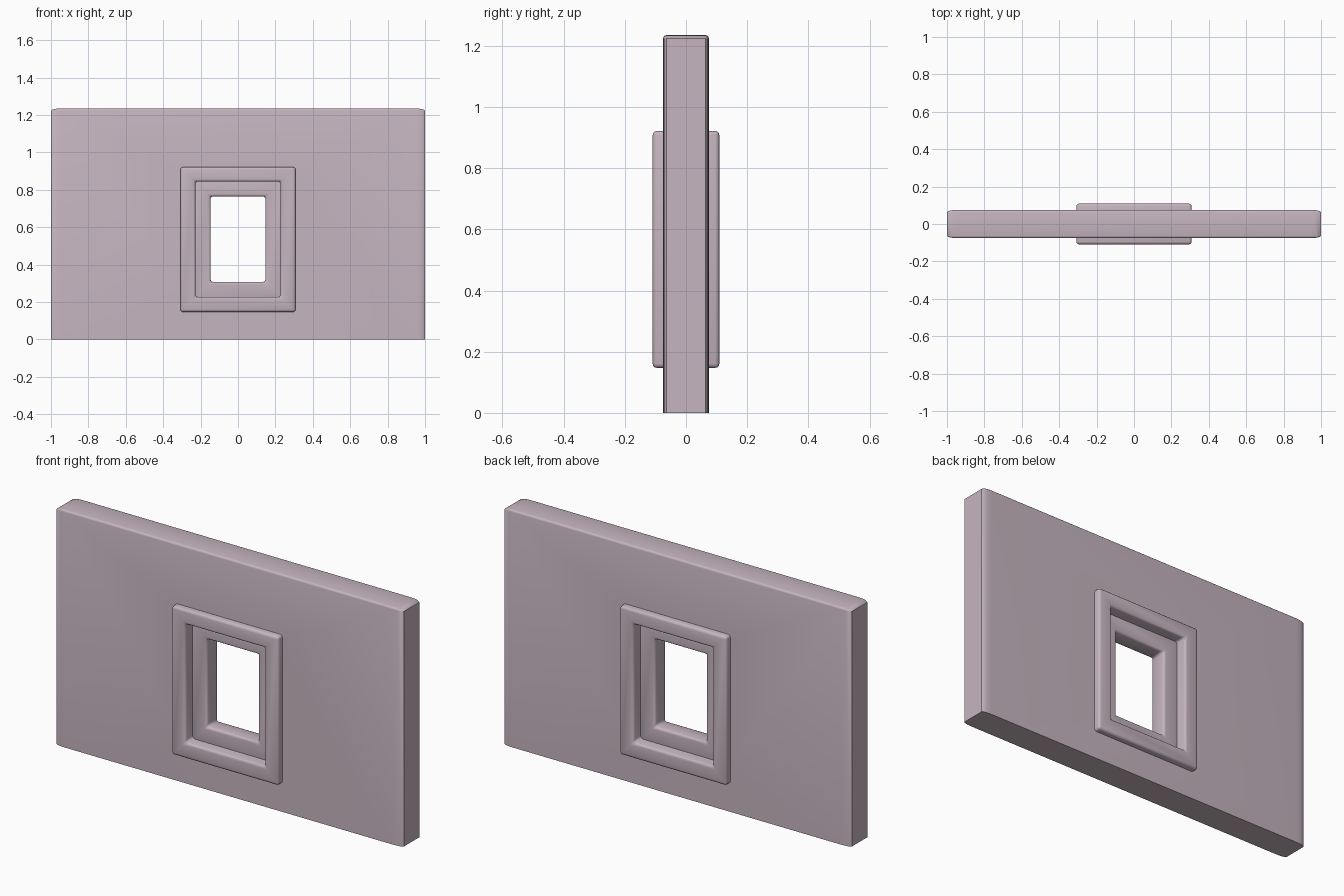
import bpy, bmesh

if "Cube" in bpy.data.objects:
    bpy.data.objects.remove(bpy.data.objects["Cube"])

mat = bpy.data.materials.new("dusty mauve")
mat.diffuse_color = (0.56, 0.46, 0.52, 1)
mat.use_nodes = True
mat.node_tree.nodes["Principled BSDF"].inputs["Base Color"].default_value = mat.diffuse_color

def finish(bm, name):
    bmesh.ops.recalc_face_normals(bm, faces=bm.faces)
    me = bpy.data.meshes.new(name)
    bm.to_mesh(me)
    bm.free()
    me.materials.append(mat)
    ob = bpy.data.objects.new(name, me)
    bpy.context.collection.objects.link(ob)
    return ob

def smooth(ob):
    bpy.ops.object.select_all(action='DESELECT')
    ob.select_set(True)
    bpy.context.view_layer.objects.active = ob
    bpy.ops.object.shade_smooth_by_angle(angle=0.6)

def box(hx, hy, z0, z1):
    bm = bmesh.new()
    bmesh.ops.create_cube(bm, size=2)
    for v in bm.verts:
        v.co = (v.co.x * hx, v.co.y * hy, z0 if v.co.z < 0 else z1)
    return bm

def ring(name, outer, inner, hy, bevel):
    """Rectangular frame with rounded edges; outer / inner = (half width, z0, z1)."""
    bm = bmesh.new()
    def loop(r, y):
        h, a, b = r
        return [bm.verts.new((x, y, z)) for x, z in ((-h, a), (h, a), (h, b), (-h, b))]
    loops = [loop(outer, -hy), loop(outer, hy), loop(inner, hy), loop(inner, -hy)]
    for k in range(4):
        p, q = loops[k], loops[(k + 1) % 4]
        for i in range(4):
            j = (i + 1) % 4
            bm.faces.new((p[i], p[j], q[j], q[i]))
    bmesh.ops.recalc_face_normals(bm, faces=bm.faces)
    sharp = [e for e in bm.edges if e.calc_face_angle(0) > 0.5]
    bmesh.ops.bevel(bm, geom=sharp, offset=bevel, segments=3, profile=0.5, affect='EDGES')
    smooth(finish(bm, name))

# wall panel: bevelled narrow, then stretched in x so the end rounding is wide
bm = box(0.2, 0.075, 0, 1.235)
edges = [e for e in bm.edges if max(v.co.z for v in e.verts) > 0.1]
bmesh.ops.bevel(bm, geom=edges, offset=0.011, segments=3, profile=0.5, affect='EDGES')
for v in bm.verts:
    v.co.x *= 5
wall = finish(bm, "wall_panel")

# window opening through the wall, hidden behind the frame
cutter = finish(box(0.26, 0.3, 0.195, 0.875), "opening_cutter")
cutter.hide_render = True
mod = wall.modifiers.new("opening", 'BOOLEAN')
mod.operation = 'DIFFERENCE'
mod.solver = 'EXACT'
mod.object = cutter
bpy.context.view_layer.objects.active = wall
bpy.ops.object.modifier_apply(modifier=mod.name)
bpy.data.objects.remove(cutter)
smooth(wall)

# outer frame and recessed inner sash
ring("window_frame", (0.308, 0.147, 0.922), (0.228, 0.228, 0.845), 0.109, 0.014)
ring("window_sash", (0.245, 0.21, 0.862), (0.147, 0.308, 0.765), 0.047, 0.014)
